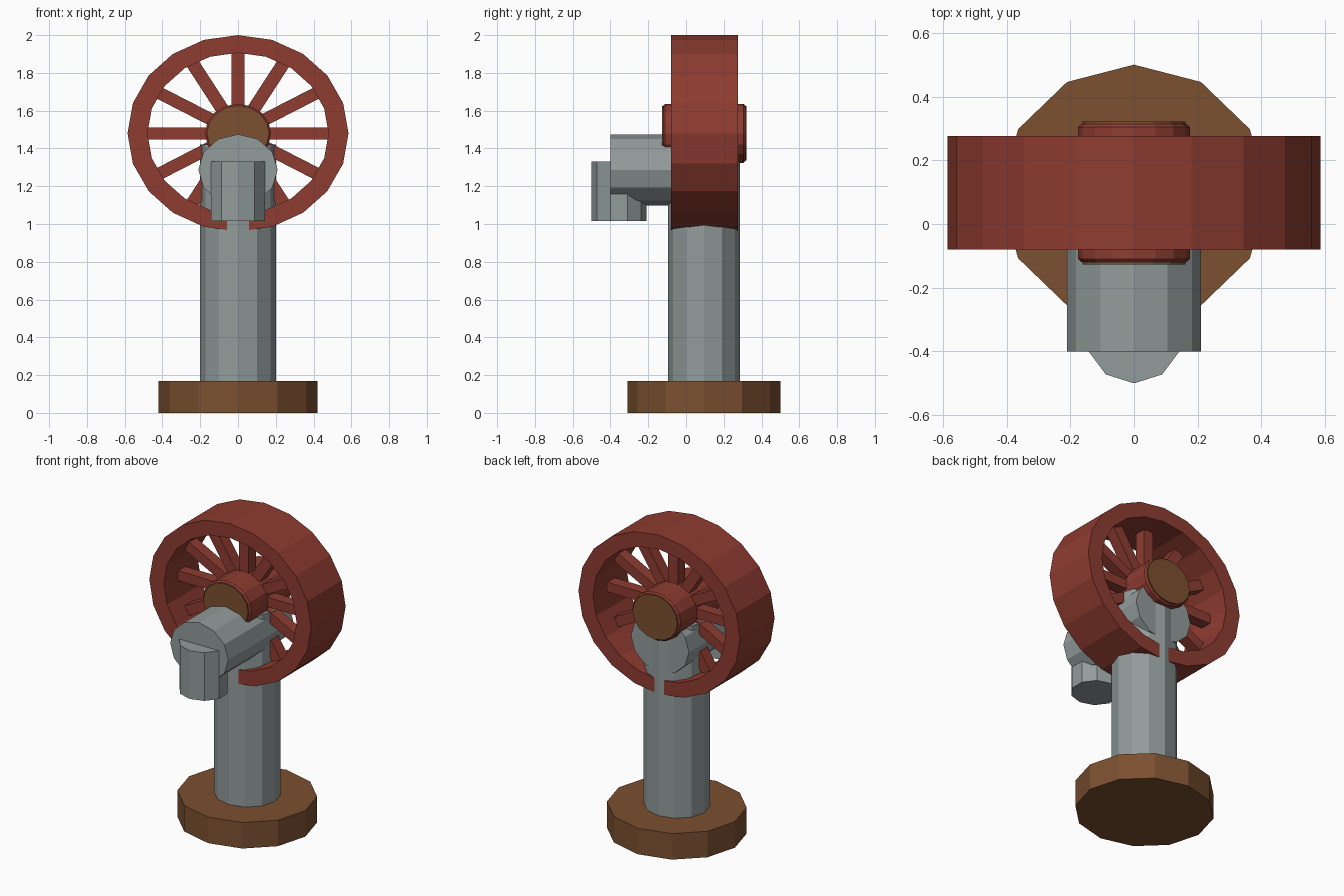
import bpy, bmesh, math
from mathutils import Matrix, Vector

if "Cube" in bpy.data.objects:
    bpy.data.objects.remove(bpy.data.objects["Cube"])


def material(name, rgb):
    m = bpy.data.materials.new(name)
    m.diffuse_color = (*rgb, 1)
    m.use_nodes = True
    m.node_tree.nodes["Principled BSDF"].inputs["Base Color"].default_value = m.diffuse_color
    return m


GREY = material("grey_metal", (0.29, 0.33, 0.33))
RED = material("red_paint", (0.27, 0.045, 0.03))
BROWN = material("brown_rust", (0.20, 0.08, 0.03))
WHEEL = Vector((0, 0.097, 1.48))
SX, SZ = 0.585, 0.52  # the wheel is slightly squashed vertically


def add_object(name, bm, mat):
    bmesh.ops.recalc_face_normals(bm, faces=bm.faces)
    mesh = bpy.data.meshes.new(name)
    bm.to_mesh(mesh)
    bm.free()
    mesh.materials.append(mat)
    ob = bpy.data.objects.new(name, mesh)
    bpy.context.collection.objects.link(ob)
    return ob


def prism(name, sides, rx, ry, lo, hi, centre, mat, axis="Z", bevel=0):
    """Elliptical prism from lo to hi along Z or Y; centre gives the other two axes."""
    bm = bmesh.new()
    layers = [(lo, 1), (hi, 1)]
    if bevel:
        k = 1 - bevel / rx
        layers = [(lo, k), (lo + bevel, 1), (hi - bevel, 1), (hi, k)]
    rings = []
    for h, k in layers:
        ring = []
        for i in range(sides):
            a = 2 * math.pi * i / sides
            u = centre[0] + rx * k * math.sin(a)
            v = centre[1] + ry * k * math.cos(a)
            ring.append(bm.verts.new((u, v, h) if axis == "Z" else (u, h, v)))
        rings.append(ring)
    for r0, r1 in zip(rings, rings[1:]):
        for i in range(sides):
            j = (i + 1) % sides
            bm.faces.new((r0[i], r0[j], r1[j], r1[i]))
    bm.faces.new(rings[0])
    bm.faces.new(rings[-1])
    return add_object(name, bm, mat)


# Base, pillar, horizontal pipe and downward nozzle
prism("base", 12, 0.42, 0.405, 0, 0.17, (0, 0.095), BROWN)
prism("pillar", 12, 0.20, 0.19, 0.16, 1.42, (0, 0.095), GREY)
prism("pipe", 12, 0.21, 0.188, -0.40, 0.27, (0, 1.287), GREY, "Y")
prism("nozzle", 10, 0.15, 0.145, 1.015, 1.33, (0, -0.355), GREY)

# Hub with a cap passing through both ends
prism("hub", 16, 0.175, 0.156, -0.12, 0.314, (0, WHEEL.z), RED, "Y", 0.01)
prism("hub_cap", 16, 0.162, 0.144, -0.127, 0.321, (0, WHEEL.z), BROWN, "Y")

# Wheel rim: rectangular section swept round 20 sides
bm = bmesh.new()
section = [(1, -0.08), (1, 0.276), (0.82, 0.276), (0.82, -0.08)]
N = 20
loops = []
for i in range(N):
    a = 2 * math.pi * i / N
    loops.append([bm.verts.new((SX * r * math.sin(a), y, WHEEL.z + SZ * r * math.cos(a)))
                  for r, y in section])
for i in range(N):
    p, q = loops[i], loops[(i + 1) % N]
    for k in range(4):
        bm.faces.new((p[k], p[(k + 1) % 4], q[(k + 1) % 4], q[k]))
add_object("wheel_rim", bm, RED)

# Twelve spokes from the hub to the rim
squash = Matrix.Diagonal((SX, 1, SZ, 1))
for i in range(12):
    bm = bmesh.new()
    m = (Matrix.Translation(WHEEL) @ squash @ Matrix.Rotation(math.radians(30 * i), 4, "Y")
         @ Matrix.Translation((0, 0, 0.54)) @ Matrix.Diagonal((0.122, 0.075, 0.62, 1)))
    bmesh.ops.create_cube(bm, size=1, matrix=m)
    add_object(f"spoke_{i + 1}", bm, RED)
